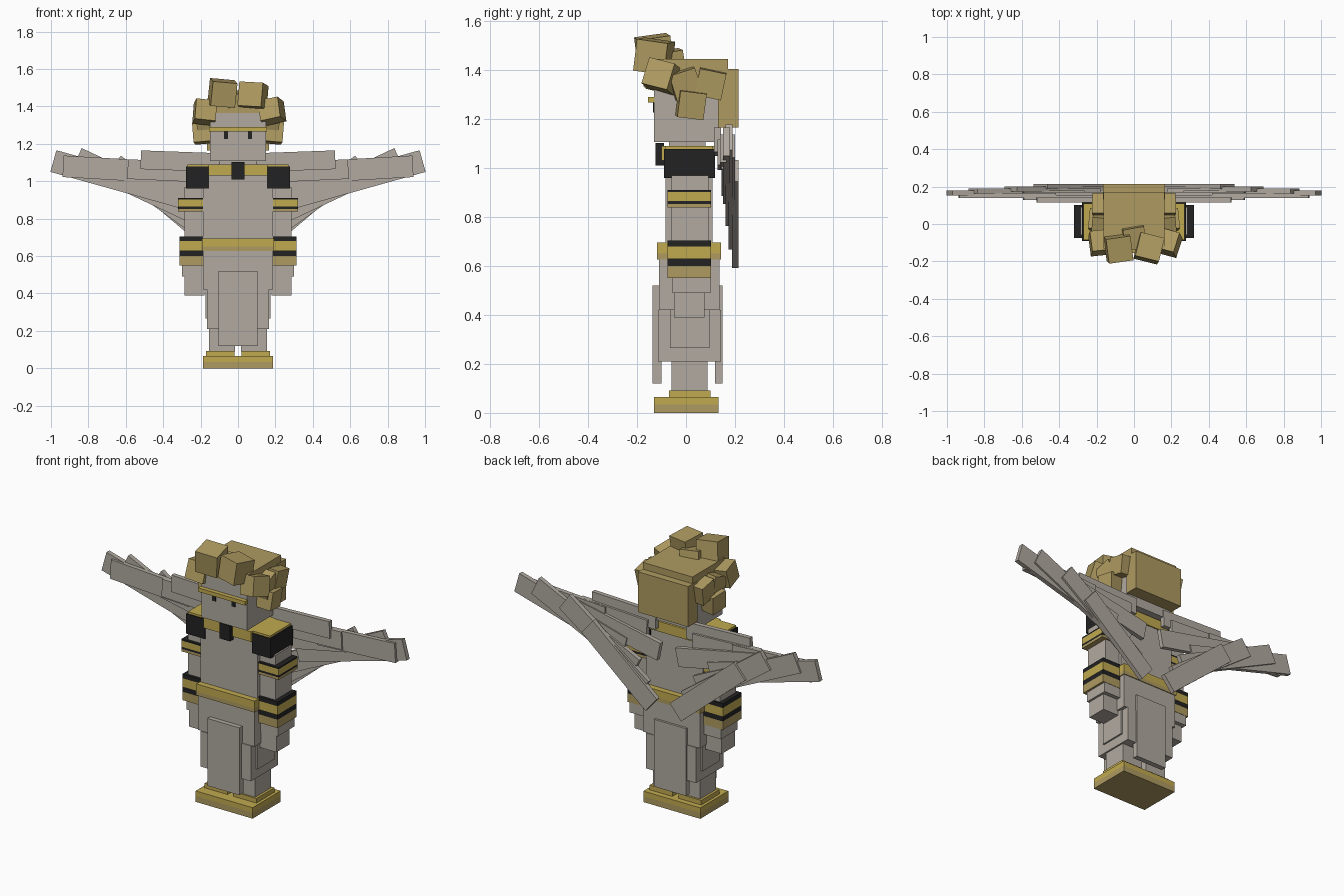
import bpy
from math import atan2, hypot, radians
from mathutils import Matrix, Vector

cube = bpy.data.objects.get("Cube")
if cube:
    bpy.data.objects.remove(cube, do_unlink=True)


def material(name, r, g, b):
    m = bpy.data.materials.new(name)
    m.use_nodes = True
    m.diffuse_color = (r, g, b, 1)
    m.node_tree.nodes["Principled BSDF"].inputs["Base Color"].default_value = (r, g, b, 1)
    return m


STONE = material("warm grey stone", 0.44, 0.40, 0.355)
GOLD = material("bright gold", 0.53, 0.40, 0.08)
OCHRE = material("dull gold", 0.43, 0.33, 0.12)
BLACK = material("black", 0.016, 0.016, 0.016)


def block(name, mat, centre, size, rot=Matrix()):
    """Rectangular block with an optional rotation matrix."""
    bpy.ops.mesh.primitive_cube_add(size=1)
    ob = bpy.context.object
    ob.name = name
    ob.data.transform(Matrix.Translation(centre) @ rot @ Matrix.Diagonal((*size, 1)))
    ob.data.materials.append(mat)
    return ob


def span(name, mat, xs, ys, zs):
    """Block given by its lower and upper limit on each axis."""
    lims = (xs, ys, zs)
    return block(name, mat, [(a + b) / 2 for a, b in lims], [b - a for a, b in lims])


def pair(name, mat, xs, ys, zs):
    """Matching blocks on the left and right sides."""
    span("left_" + name, mat, xs, ys, zs)
    span("right_" + name, mat, (-xs[1], -xs[0]), ys, zs)


# Plinth and feet
span("plinth_lower", OCHRE, (-.187, .187), (-.13, .133), (0, .035))
span("plinth_upper", GOLD, (-.187, .187), (-.13, .133), (.035, .065))
pair("foot", GOLD, (.02, .17), (-.07, .1), (.065, .092))

# Legs and layered robe
pair("leg", STONE, (.015, .155), (-.06, .088), (.09, .25))
span("robe_lower", STONE, (-.165, .165), (-.115, .142), (.21, .42))
pair("robe_side_panel", STONE, (.16, .175), (-.065, .095), (.265, .49))
span("robe_upper", STONE, (-.187, .187), (-.11, .137), (.42, .63))
span("front_cloth", STONE, (-.105, .105), (-.137, -.1), (.12, .52))
span("back_cloth", STONE, (-.105, .105), (.118, .15), (.12, .52))

# Torso, belt and collar
span("belt_lower", OCHRE, (-.192, .192), (-.118, .142), (.627, .65))
span("belt_upper", GOLD, (-.192, .192), (-.118, .142), (.65, .695))
span("torso", STONE, (-.187, .187), (-.083, .108), (.69, 1.03))
span("collar", GOLD, (-.157, .157), (-.1, .115), (1.03, 1.09))
span("collar_gem", BLACK, (-.035, .035), (-.125, -.09), (1.01, 1.102))

# Shoulders and arms
pair("shoulder_pad", BLACK, (.155, .278), (-.09, .118), (.96, 1.078))
pair("shoulder_cap", GOLD, (.15, .27), (-.085, .11), (1.076, 1.09))
pair("upper_arm", STONE, (.18, .287), (-.06, .092), (.7, .97))
pair("forearm", STONE, (.18, .3), (-.055, .1), (.49, .56))
pair("hand", STONE, (.18, .287), (-.05, .075), (.39, .5))

# Striped arm bands, stacked upwards
for label, outer, levels, colours in (
        ("wrist", .313, (.55, .6, .63, .68, .705), (OCHRE, BLACK, GOLD, BLACK)),
        ("elbow", .32, (.838, .853, .865, .902, .911), (OCHRE, BLACK, GOLD, BLACK))):
    for i, colour in enumerate(colours):
        pair(f"{label}_band_{i}", colour, (.187, outer), (-.075, .102), levels[i:i + 2])

# Head and face
span("neck", STONE, (-.1, .1), (-.07, .08), (1.05, 1.12))
span("head", STONE, (-.15, .15), (-.13, .135), (1.107, 1.365))
span("headband", GOLD, (-.155, .155), (-.155, -.128), (1.267, 1.29))
pair("eye", BLACK, (.053, .075), (-.135, -.129), (1.227, 1.267))

# Hair cap, back of hair and tumbled curls
span("hair_top", OCHRE, (-.163, .163), (-.13, .172), (1.355, 1.445))
span("hair_back", OCHRE, (-.165, .165), (.13, .215), (1.165, 1.405))
curls = [
    ((-.083, -.13, 1.472), .132, (8, 5, 8)), ((.08, -.13, 1.457), .13, (-8, 3, -14)),
    ((0, -.07, 1.42), .115, (10, 4, 10)), ((.182, -.1, 1.375), .112, (-14, -12, -15)),
    ((-.178, -.1, 1.37), .112, (-14, 6, 6)),
]
for s in (-1, 1):
    curls += [((s * .165, -.005, 1.345), .11, (18, s * 5, s * 6)),
              ((s * .165, .1, 1.345), .11, (-12, s * 4, 0)),
              ((s * .183, .02, 1.26), .108, (-7, s * 5, s * 5))]
for i, (centre, size, angles) in enumerate(curls):
    rot = Matrix()
    for angle, axis in zip(angles, "XYZ"):
        rot = Matrix.Rotation(radians(angle), 4, axis) @ rot
    block(f"hair_curl_{i}", OCHRE, centre, (size,) * 3, rot)

# Wings: root (x, z), tip (x, z), front depth, width
slats = {
    "wing_spar_inner": ((.1, 1.1), (.52, 1.115), .115, .1),
    "wing_spar_middle": ((.15, 1.045), (.59, 1.065), .128, .105),
    "wing_spar_outer": ((.42, 1.05), (.935, 1.08), .138, .115),
    "wing_feather_root": ((.06, .94), (.6, 1.05), .145, .11),
    "wing_feather_tip": ((.28, .91), (.987, 1.108), .152, .12),
    "wing_feather_long": ((.2, .815), (.86, 1.125), .162, .115),
    "wing_feather_mid": ((.14, .715), (.66, 1.09), .174, .115),
    "wing_feather_low": ((.08, .635), (.5, .99), .187, .115),
}
for name, (root, tip, y, width) in slats.items():
    for side, s in (("left_", 1), ("right_", -1)):
        dx, dz = tip[0] - root[0], tip[1] - root[1]
        centre = Vector((s * (root[0] + tip[0]) / 2, y + .0135, (root[1] + tip[1]) / 2))
        rot = Matrix.Rotation(-s * atan2(dz, dx), 4, "Y")
        block(side + name, STONE, centre, (hypot(dx, dz), .027, width), rot)
